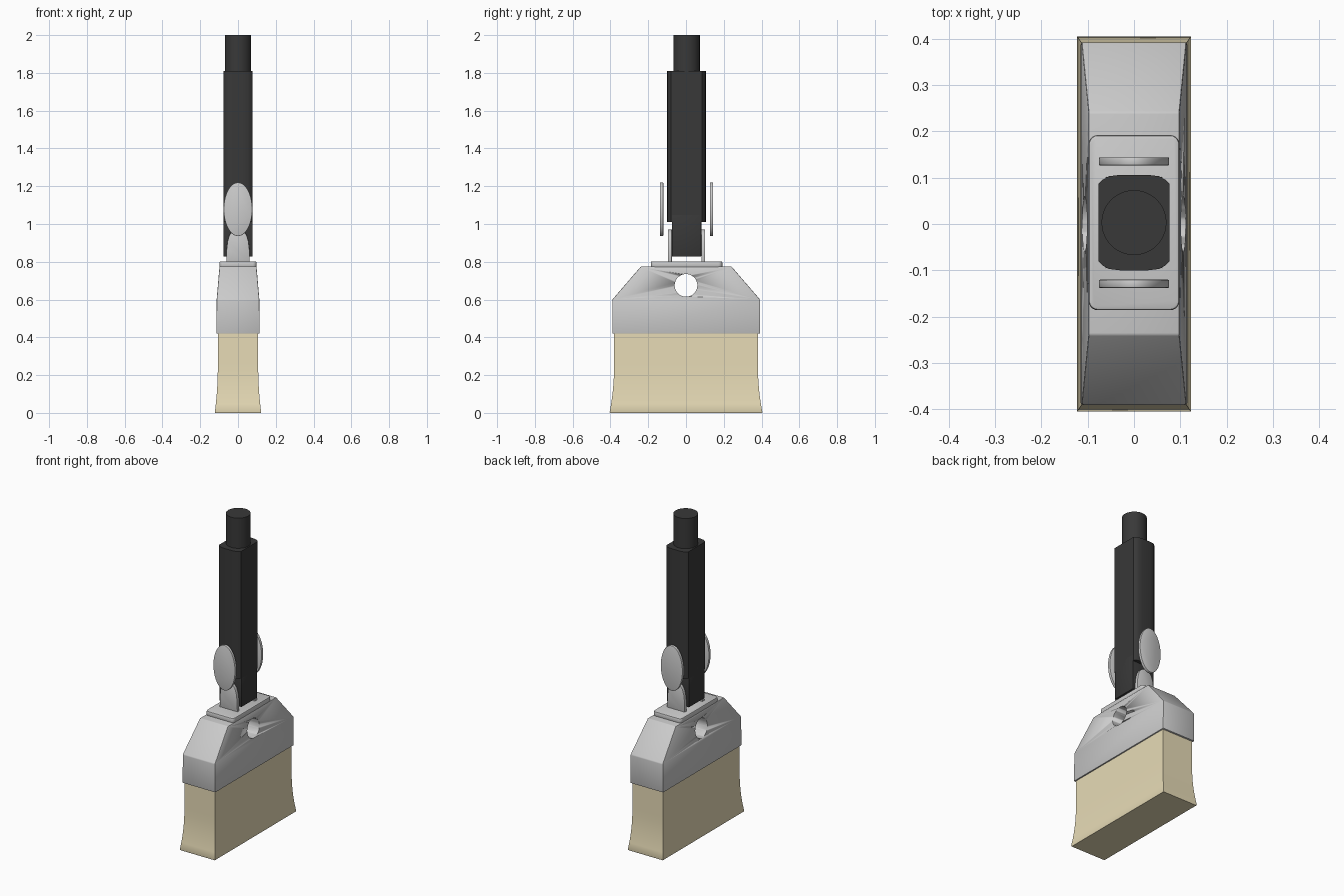
import bpy, bmesh, math

if "Cube" in bpy.data.objects:
    bpy.data.objects.remove(bpy.data.objects["Cube"])

OFF = 0.003  # hardware sits a hair towards +y


def material(name, rgb):
    m = bpy.data.materials.new(name)
    m.diffuse_color = (*rgb, 1)
    m.use_nodes = True
    m.node_tree.nodes["Principled BSDF"].inputs["Base Color"].default_value = m.diffuse_color
    return m


def finish(bm, name, mat=None, bevel=0, segments=2, smooth=40):
    bmesh.ops.recalc_face_normals(bm, faces=bm.faces)
    me = bpy.data.meshes.new(name)
    bm.to_mesh(me)
    bm.free()
    ob = bpy.data.objects.new(name, me)
    bpy.context.collection.objects.link(ob)
    if mat:
        me.materials.append(mat)
    if bevel:
        b = ob.modifiers.new("bevel", 'BEVEL')
        b.width, b.segments, b.limit_method = bevel, segments, 'ANGLE'
    bpy.ops.object.select_all(action='DESELECT')
    bpy.context.view_layer.objects.active = ob
    ob.select_set(True)
    if bevel:
        bpy.ops.object.modifier_apply(modifier="bevel")
    bpy.ops.object.shade_smooth_by_angle(angle=math.radians(smooth))
    return ob


def loft(rings):
    """Skin a stack of equal-length rings of 3D points and cap both ends."""
    bm = bmesh.new()
    vs = [[bm.verts.new(p) for p in r] for r in rings]
    n = len(vs[0])
    for a, b in zip(vs, vs[1:]):
        for i in range(n):
            j = (i + 1) % n
            bm.faces.new((a[i], a[j], b[j], b[i]))
    bm.faces.new(vs[0][::-1])
    bm.faces.new(vs[-1])
    return bm


def rect(hx, hy, z, oy=0):
    return [(-hx, oy - hy, z), (hx, oy - hy, z), (hx, oy + hy, z), (-hx, oy + hy, z)]


def prism_z(outline, z0, z1):
    return loft([[(x, y + OFF, z) for x, y in outline] for z in (z0, z1)])


def plate_y(outline, y, half):
    return loft([[(x, y + s * half + OFF, z) for x, z in outline] for s in (-1, 1)])


dark = material("dark_handle", (0.04, 0.04, 0.04))
cream = material("bristle_cream", (0.8, 0.71, 0.47))

# Bristles, flaring towards the tip
rings = []
for i in range(11):
    z = 0.004 + 0.426 * i / 10
    f = max(0, 1 - z / 0.24) ** 2
    rings.append(rect(0.107 + 0.016 * f, 0.381 + 0.024 * f, z))
rings.insert(0, rect(0.12, 0.402, 0))
finish(loft(rings), "bristles", cream)

# Ferrule with sloped shoulders and a round through-hole
ferrule = finish(loft([rect(0.115, 0.391, 0.42, 0.001), rect(0.113, 0.391, 0.6, 0.001),
                       rect(0.098, 0.24, 0.775, 0.001)]), "ferrule", bevel=0.004)
ring = [(0.06 * math.cos(t), 0.675 + 0.06 * math.sin(t))
        for t in (2 * math.pi * i / 48 for i in range(48))]
cutter = finish(loft([[(x, a, b) for a, b in ring] for x in (-0.3, 0.3)]), "hole_cutter")
cutter.hide_render = True
mod = ferrule.modifiers.new("hole", 'BOOLEAN')
mod.operation, mod.object, mod.solver = 'DIFFERENCE', cutter, 'EXACT'
bpy.context.view_layer.objects.active = ferrule
bpy.ops.object.modifier_apply(modifier="hole")
bpy.data.objects.remove(cutter)

# Rounded mounting plate
corners = [(sx * 0.078 + 0.02 * math.cos(t), sy * 0.169 + 0.02 * math.sin(t))
           for sx, sy, q in ((1, 1, 0), (-1, 1, 1), (-1, -1, 2), (1, -1, 3))
           for t in ((q + k / 5) * math.pi / 2 for k in range(6))]
finish(prism_z(corners, 0.77, 0.802), "mounting_plate", bevel=0.006)

# Clamp tabs and oval thumb discs on both sides of the handle
half = [(0.062, 0.795), (0.06, 0.87), (0.055, 0.91), (0.046, 0.94), (0.034, 0.958), (0.018, 0.968)]
tab = half + [(0, 0.971)] + [(-x, z) for x, z in reversed(half)]
oval = [(0.076 * math.cos(t), 1.078 + 0.142 * math.sin(t))
        for t in (2 * math.pi * i / 48 for i in range(48))]
for s, side in ((-1, "front"), (1, "back")):
    finish(plate_y(tab, s * 0.088, 0.01), side + "_clamp_tab", bevel=0.002)
    finish(plate_y(oval, s * 0.132, 0.009), side + "_thumb_disc", bevel=0.003)

# Handle: narrow square core, wider grip with bulging faces, round end
finish(prism_z([(-0.077, -0.078), (0.077, -0.078), (0.077, 0.078), (-0.077, 0.078)],
               0.828, 1.05), "handle_core", dark, bevel=0.002)
arc = [(0.077, 0.083), (0.067, 0.093), (0.054, 0.1), (0.03, 0.103)]
top = arc + [(-x, y) for x, y in reversed(arc)]
finish(prism_z(top + [(-x, -y) for x, y in top], 1.01, 1.81), "handle_grip", dark, smooth=30)
circle = [(0.07 * math.cos(t), 0.07 * math.sin(t))
          for t in (2 * math.pi * i / 48 for i in range(48))]
finish(prism_z(circle, 1.8, 2.0), "handle_end", dark)
